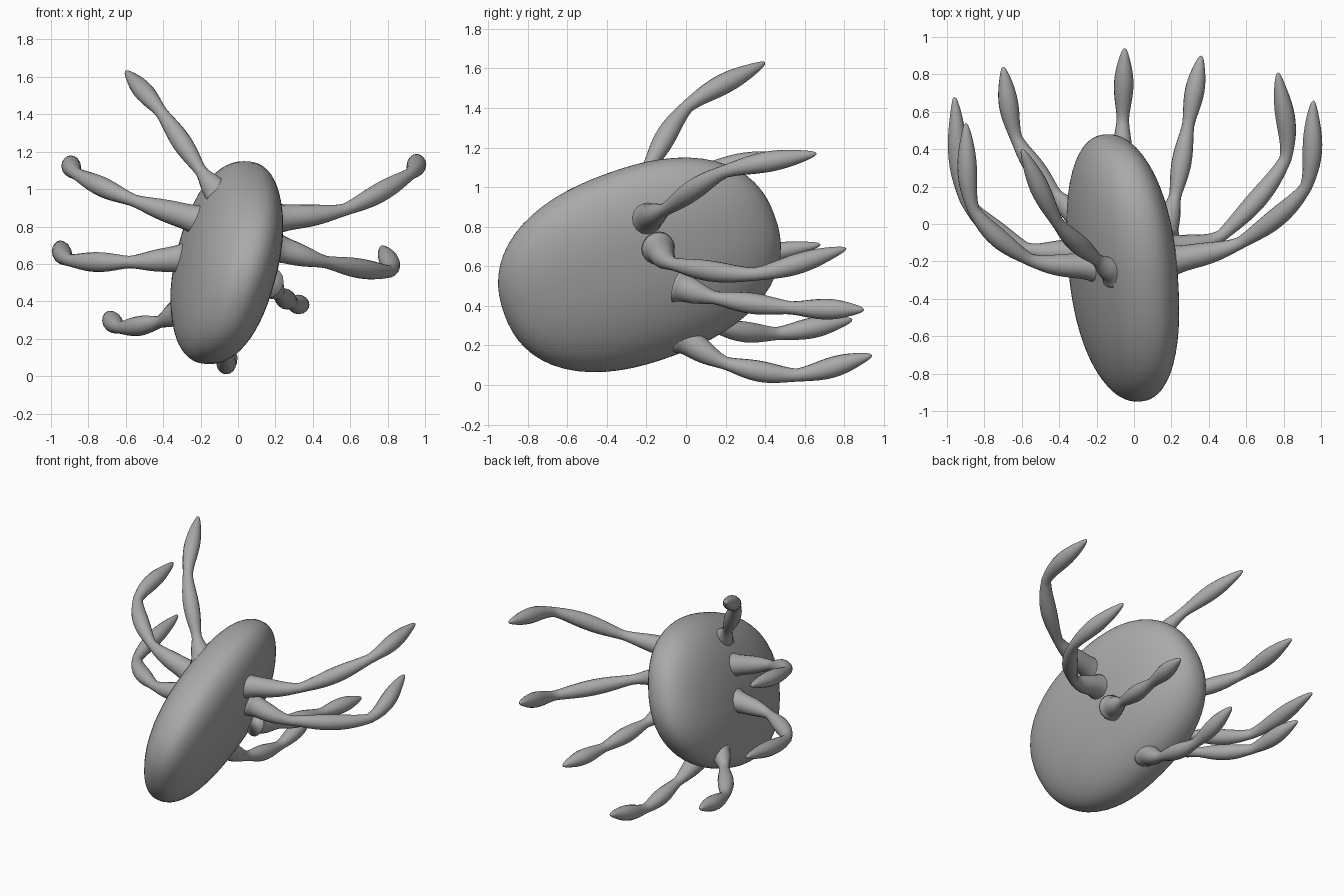
import bpy, bmesh, math
from mathutils import Vector

if "Cube" in bpy.data.objects:
    bpy.data.objects.remove(bpy.data.objects["Cube"])

gray = bpy.data.materials.new("plain gray")
gray.diffuse_color = (0.4, 0.4, 0.4, 1)
gray.use_nodes = True
gray.node_tree.nodes["Principled BSDF"].inputs["Base Color"].default_value = gray.diffuse_color


def finish(name, bm):
    bmesh.ops.recalc_face_normals(bm, faces=bm.faces)
    me = bpy.data.meshes.new(name)
    bm.to_mesh(me)
    bm.free()
    me.materials.append(gray)
    for p in me.polygons:
        p.use_smooth = True
    ob = bpy.data.objects.new(name, me)
    bpy.context.collection.objects.link(ob)
    return ob


# Body: flat rounded disc, oblong outline, tilted and sheared
def make_body():
    bm = bmesh.new()
    bmesh.ops.create_uvsphere(bm, u_segments=64, v_segments=40, radius=1)
    tilt = math.radians(20)
    for v in bm.verts:
        p = v.co.normalized()
        rim = (abs(p.x) ** 2.3 + abs(p.y) ** 2.3) ** (1 / 2.3)
        s = (rim ** 2.3 + abs(p.z) ** 2.3) ** (-1 / 2.3)
        a, b, t = p.x * s * 0.727, p.y * s * 0.49, p.z * s * 0.255
        y = a * math.cos(tilt) - b * math.sin(tilt)
        z = a * math.sin(tilt) + b * math.cos(tilt)
        v.co = (-0.06 + t - 0.141 * y + 0.2355 * z, -0.235 + y, 0.607 + z)
    return finish("body", bm)


# Legs: three swollen segments with narrow joints, flared root and round tip
def make_leg(name, joints, sides=16, steps=16):
    pts = [Vector(j) for j in joints]
    ext = [2 * pts[0] - pts[1]] + pts + [2 * pts[-1] - pts[-2]]
    path, radii = [], []
    segs = len(pts) - 1
    for i in range(segs):
        p0, p1, p2, p3 = ext[i:i + 4]
        for k in range(steps + (i == segs - 1)):
            t = k / steps
            if i == segs - 1:
                t = 1 - (1 - t) ** 1.5        # denser rings at the tip
            c = 0.5 * (2 * p1 + (p2 - p0) * t + (2 * p0 - 5 * p1 + 4 * p2 - p3) * t * t
                       + (3 * p1 - p0 - 3 * p2 + p3) * t ** 3)
            path.append(c * 0.75 + p1.lerp(p2, t) * 0.25)
            r = 0.033 + 0.02 * math.sin(math.pi * t) ** 1.5
            if i == 0:
                r += 0.055 * (1 - t) ** 3
            if i == segs - 1:
                r *= math.sqrt(max(1 - t ** 5, 0.0004))
            radii.append(r)
    bm = bmesh.new()
    rings, side = [], None
    for i, c in enumerate(path):
        d = (path[min(i + 1, len(path) - 1)] - path[max(i - 1, 0)]).normalized()
        side = d.orthogonal() if side is None else side - d * side.dot(d)
        side.normalize()
        up = d.cross(side)
        ring = []
        for k in range(sides):
            a = 2 * math.pi * k / sides
            ring.append(bm.verts.new(c + radii[i] * (side * math.cos(a) + up * math.sin(a))))
        rings.append(ring)
    for r0, r1 in zip(rings, rings[1:]):
        for k in range(sides):
            n = (k + 1) % sides
            bm.faces.new((r0[k], r0[n], r1[n], r1[k]))
    bm.faces.new(rings[0])
    bm.faces.new(rings[-1])
    return finish(name, bm)


make_body()
legs = {
    "left_leg_top": [(-.10, -.26, .97), (-.20, -.19, 1.1), (-.41, .01, 1.41), (-.60, .40, 1.63)],
    "left_leg_upper": [(-.20, -.23, .83), (-.56, -.19, .94), (-.86, .08, 1.08), (-.90, .54, 1.16)],
    "left_leg_middle": [(-.28, -.15, .63), (-.58, -.13, .61), (-.90, .13, .62), (-.96, .68, .71)],
    "left_leg_lower": [(-.29, .04, .36), (-.42, .16, .29), (-.63, .46, .26), (-.70, .84, .33)],
    "right_leg_upper": [(.19, -.20, .84), (.57, -.10, .89), (.92, .20, 1.08), (.96, .66, 1.17)],
    "right_leg_middle": [(.19, -.14, .69), (.47, -.06, .61), (.81, .35, .56), (.77, .81, .69)],
    "right_leg_lower": [(.16, -.04, .50), (.22, .15, .44), (.29, .53, .39), (.36, .90, .38)],
    "bottom_leg": [(-.12, -.02, .24), (-.07, .20, .11), (-.06, .56, .05), (-.05, .94, .15)],
}
for leg_name, joints in legs.items():
    make_leg(leg_name, joints)
